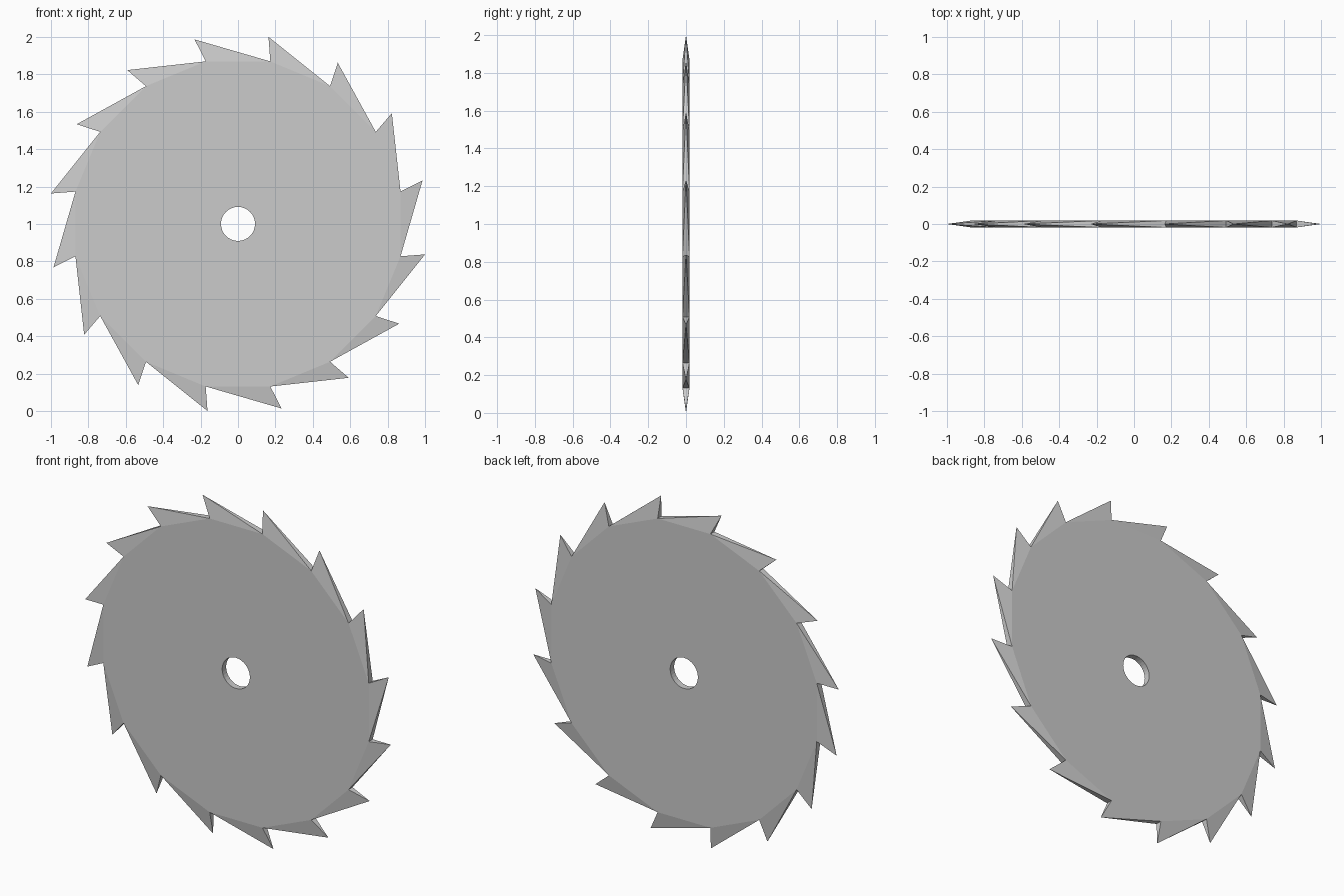
import bpy, bmesh
from math import sin, cos, radians

if "Cube" in bpy.data.objects:
    bpy.data.objects.remove(bpy.data.objects["Cube"])

TEETH = 16
STEP = 360 / TEETH
R_TIP, R_ROOT, R_HOLE = 1.0135, 0.886, 0.091
HALF = 0.0185          # half thickness
CZ = 1.003             # blade centre height

bm = bmesh.new()


def vert(r, deg, y):
    a = radians(deg)
    return bm.verts.new((r * cos(a), y, CZ + r * sin(a)))


# Root polygon and bore rings on the front and back
sides = (-HALF, HALF)
root = [[vert(R_ROOT, (i + 0.5) * STEP, y) for i in range(TEETH)] for y in sides]
bore = [[vert(R_HOLE, (i + 1) * STEP / 2, y) for i in range(2 * TEETH)] for y in sides]

for i in range(TEETH):
    j = (i + 1) % TEETH
    b = [2 * i, 2 * i + 1, (2 * i + 2) % (2 * TEETH)]
    # Disc faces
    for s in range(2):
        bm.faces.new([root[s][i], root[s][j]] + [bore[s][k] for k in reversed(b)])
    # Bore wall
    for k, l in zip(b, b[1:]):
        bm.faces.new([bore[0][k], bore[0][l], bore[1][l], bore[1][k]])
    # Tooth: a pyramid leaning past its steep end
    tip = vert(R_TIP, (i + 1.5) * STEP + 2.0, 0)
    base = [root[0][i], root[0][j], root[1][j], root[1][i]]
    for k in range(4):
        bm.faces.new([base[k], base[(k + 1) % 4], tip])

bmesh.ops.recalc_face_normals(bm, faces=bm.faces)
# Rest on the ground
low = min(v.co.z for v in bm.verts)
bmesh.ops.translate(bm, verts=bm.verts, vec=(0, 0, -low))

mesh = bpy.data.meshes.new("saw_blade")
bm.to_mesh(mesh)
bm.free()
blade = bpy.data.objects.new("saw_blade", mesh)
bpy.context.collection.objects.link(blade)
